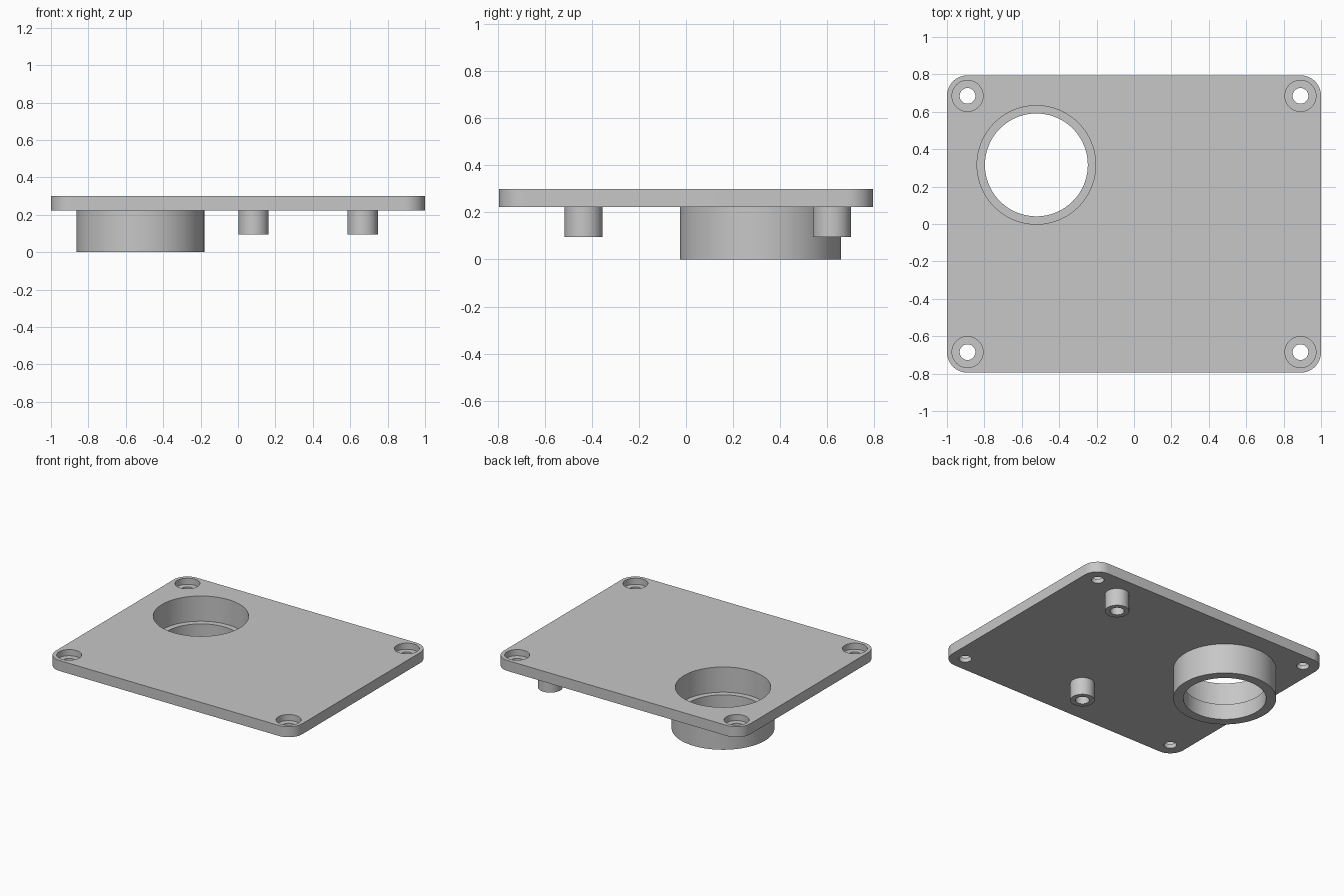
import bpy, bmesh, math
from mathutils import Matrix

if "Cube" in bpy.data.objects:
    bpy.data.objects.remove(bpy.data.objects["Cube"])

HX, HY = 1.0, 0.795            # plate half sizes
TOP, BOT = 0.30, 0.223         # plate top and underside
SOCKET = (-0.522, 0.316)
SCREWS = [(sx * 0.89, sy * 0.685) for sx in (-1, 1) for sy in (-1, 1)]
STANDOFFS = [(0.667, 0.62), (0.083, -0.435)]

grey = bpy.data.materials.new("light_grey")
grey.diffuse_color = (0.57, 0.57, 0.57, 1)
grey.use_nodes = True
grey.node_tree.nodes["Principled BSDF"].inputs["Base Color"].default_value = grey.diffuse_color


def make_object(name, bm):
    bmesh.ops.recalc_face_normals(bm, faces=bm.faces)
    mesh = bpy.data.meshes.new(name)
    bm.to_mesh(mesh)
    bm.free()
    mesh.materials.append(grey)
    obj = bpy.data.objects.new(name, mesh)
    bpy.context.collection.objects.link(obj)
    return obj


def lathe(name, profile, at, steps=64, flip=False):
    """Spin (radius, z) points around a vertical axis at the given x, y."""
    bm = bmesh.new()
    rings = []
    for r, z in profile:
        if r == 0:
            rings.append([bm.verts.new((at[0], at[1], z))] * steps)
        else:
            rings.append([bm.verts.new((at[0] + r * math.cos(math.tau * i / steps),
                                        at[1] + r * math.sin(math.tau * i / steps), z))
                          for i in range(steps)])
    for a, b in zip(rings, rings[1:]):
        for i in range(steps):
            j = (i + 1) % steps
            bm.faces.new(list(dict.fromkeys((a[i], a[j], b[j], b[i]))))
    return make_object(name, bm)


def smooth(obj):
    bpy.ops.object.select_all(action='DESELECT')
    obj.select_set(True)
    bpy.context.view_layer.objects.active = obj
    bpy.ops.object.shade_smooth_by_angle(angle=math.radians(30))


# Cover plate with rounded corners
bm = bmesh.new()
bmesh.ops.create_cube(bm, size=1, matrix=Matrix.Translation((0, 0, (TOP + BOT) / 2))
                      @ Matrix.Diagonal((2 * HX, 2 * HY, TOP - BOT, 1)))
uprights = [e for e in bm.edges if abs(e.verts[0].co.z - e.verts[1].co.z) > 0.01]
bmesh.ops.bevel(bm, geom=uprights, offset=0.11, segments=12, profile=0.5, affect='EDGES')
plate = make_object("cover_plate", bm)

# Cutters: large bore and four counterbored screw holes
cutters = [lathe("bore_cutter", [(0, 0.1), (0.317, 0.1), (0.317, 0.4), (0, 0.4)], SOCKET, 96)]
for at in SCREWS:
    cutters.append(lathe("screw_cutter", [(0, 0.1), (0.042, 0.1), (0.042, TOP - 0.045),
                                          (0.083, TOP - 0.045), (0.083, 0.4), (0, 0.4)], at, 48))
bpy.context.view_layer.objects.active = plate
for c in cutters:
    mod = plate.modifiers.new("hole", 'BOOLEAN')
    mod.operation, mod.solver, mod.object = 'DIFFERENCE', 'EXACT', c
    bpy.ops.object.modifier_apply(modifier=mod.name)
    bpy.data.objects.remove(c)
smooth(plate)

# Round socket under the plate with an inner retaining lip
smooth(lathe("socket_ring", [(0.342, BOT), (0.342, 0), (0.275, 0), (0.275, 0.115),
                             (0.317, 0.115), (0.317, BOT)], SOCKET, 96))

# Standoffs with blind screw holes
for at in STANDOFFS:
    smooth(lathe("standoff", [(0.081, BOT), (0.081, 0.095), (0.047, 0.095),
                              (0.047, BOT - 0.002), (0, BOT - 0.002)], at, 48))
